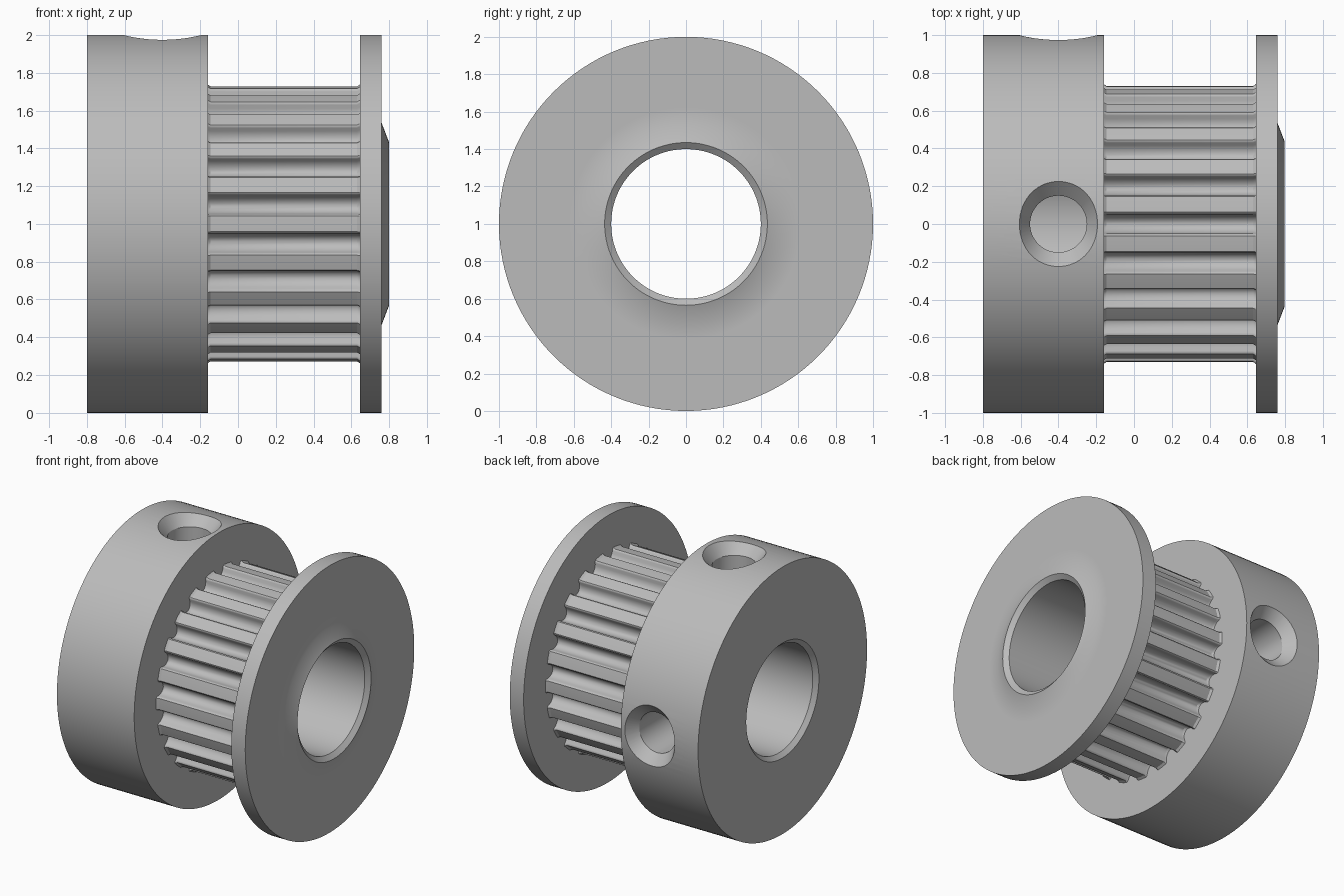
import bpy, bmesh, math
from mathutils import Matrix

cube = bpy.data.objects.get("Cube")
if cube:
    bpy.data.objects.remove(cube, do_unlink=True)

SEGMENTS = 128
TEETH = 22
AXIS_Z = 1.0

metal = bpy.data.materials.new("grey metal")
metal.use_nodes = True
colour = (0.5, 0.5, 0.5, 1)
metal.diffuse_color = colour
metal.node_tree.nodes["Principled BSDF"].inputs["Base Color"].default_value = colour


def loft(name, rings, closed):
    """Skin equal-length rings of points; closed joins the last ring to the first."""
    bm = bmesh.new()
    loops = [[bm.verts.new(p) for p in ring] for ring in rings]
    pairs = list(zip(loops, loops[1:]))
    if closed:
        pairs.append((loops[-1], loops[0]))
    for a, b in pairs:
        n = len(a)
        for i in range(n):
            j = (i + 1) % n
            bm.faces.new((a[i], a[j], b[j], b[i]))
    if not closed and name.endswith("cutter"):
        bm.faces.new(loops[0])
        bm.faces.new(loops[-1])
    bmesh.ops.recalc_face_normals(bm, faces=bm.faces)
    mesh = bpy.data.meshes.new(name)
    bm.to_mesh(mesh)
    bm.free()
    obj = bpy.data.objects.new(name, mesh)
    bpy.context.collection.objects.link(obj)
    mesh.materials.append(metal)
    return obj


def lathe(name, profile):
    """Revolve a closed (x, radius) profile around the shaft axis."""
    turns = [2 * math.pi * i / SEGMENTS for i in range(SEGMENTS)]
    return loft(name, [[(x, r * math.sin(t), AXIS_Z + r * math.cos(t)) for t in turns]
                       for x, r in profile], True)


def activate(obj):
    bpy.ops.object.select_all(action="DESELECT")
    obj.select_set(True)
    bpy.context.view_layer.objects.active = obj


def smooth(obj):
    activate(obj)
    bpy.ops.object.shade_smooth_by_angle(angle=math.radians(30))


# Hub with a chamfered bore
hub = lathe("hub", [(-0.8, 0.43), (-0.8, 1), (-0.16, 1), (-0.16, 0.4), (-0.77, 0.4)])

# Set screw holes: countersunk, one on top and one at the back
for angle in (0, -math.pi / 2):
    place = (Matrix.Translation((-0.4, 0, AXIS_Z))
             @ Matrix.Rotation(angle, 4, "X"))
    rings = []
    for height, rx, ry in ((0.2, 0.15, 0.15), (0.91, 0.15, 0.15), (1.06, 0.245, 0.326)):
        rings.append([(rx * math.cos(t), ry * math.sin(t), height)
                      for t in (math.tau * i / 64 for i in range(64))])
    cutter = loft("screw_hole_cutter", rings, False)
    cutter.data.transform(place)
    cutter.hide_render = True
    activate(hub)
    cut = hub.modifiers.new("screw hole", "BOOLEAN")
    cut.operation = "DIFFERENCE"
    cut.solver = "EXACT"
    cut.object = cutter
    bpy.ops.object.modifier_apply(modifier=cut.name)
    bpy.data.objects.remove(cutter, do_unlink=True)
smooth(hub)

# Sleeve lining the bore inside the toothed barrel
smooth(lathe("bore_sleeve", [(-0.16, 0.4), (-0.16, 0.6), (0.645, 0.6), (0.645, 0.4)]))

# Flange with a shallow raised lip around the bore
smooth(lathe("flange", [(0.645, 0.4), (0.645, 1), (0.76, 1), (0.76, 0.62), (0.76, 0.535),
                        (0.798, 0.435), (0.77, 0.4)]))


# Toothed barrel: rounded grooves between flat lands, flared slightly at both ends
def tooth_ring(x, flare):
    ring = []
    pitch = math.tau / TEETH
    for k in range(TEETH):
        # Groove arc with softened lips, then the land
        section = [(-0.086, 0.73), (-0.077, 0.725)]
        for i in range(11):
            a = math.pi * i / 10
            section.append((-0.072 * math.cos(a), 0.717 - 0.065 * math.sin(a)))
        section += [(0.077, 0.725), (0.086, 0.73), (pitch / 2, 0.73)]
        for offset, r in section:
            t = k * pitch + offset
            r += flare
            ring.append((x, r * math.sin(t), AXIS_Z + r * math.cos(t)))
    return ring


stations = [(-0.165, 0.014), (-0.157, 0.008), (-0.145, 0),
            (0.63, 0), (0.642, 0.008), (0.65, 0.014)]
smooth(loft("toothed_barrel", [tooth_ring(x, f) for x, f in stations], False))
